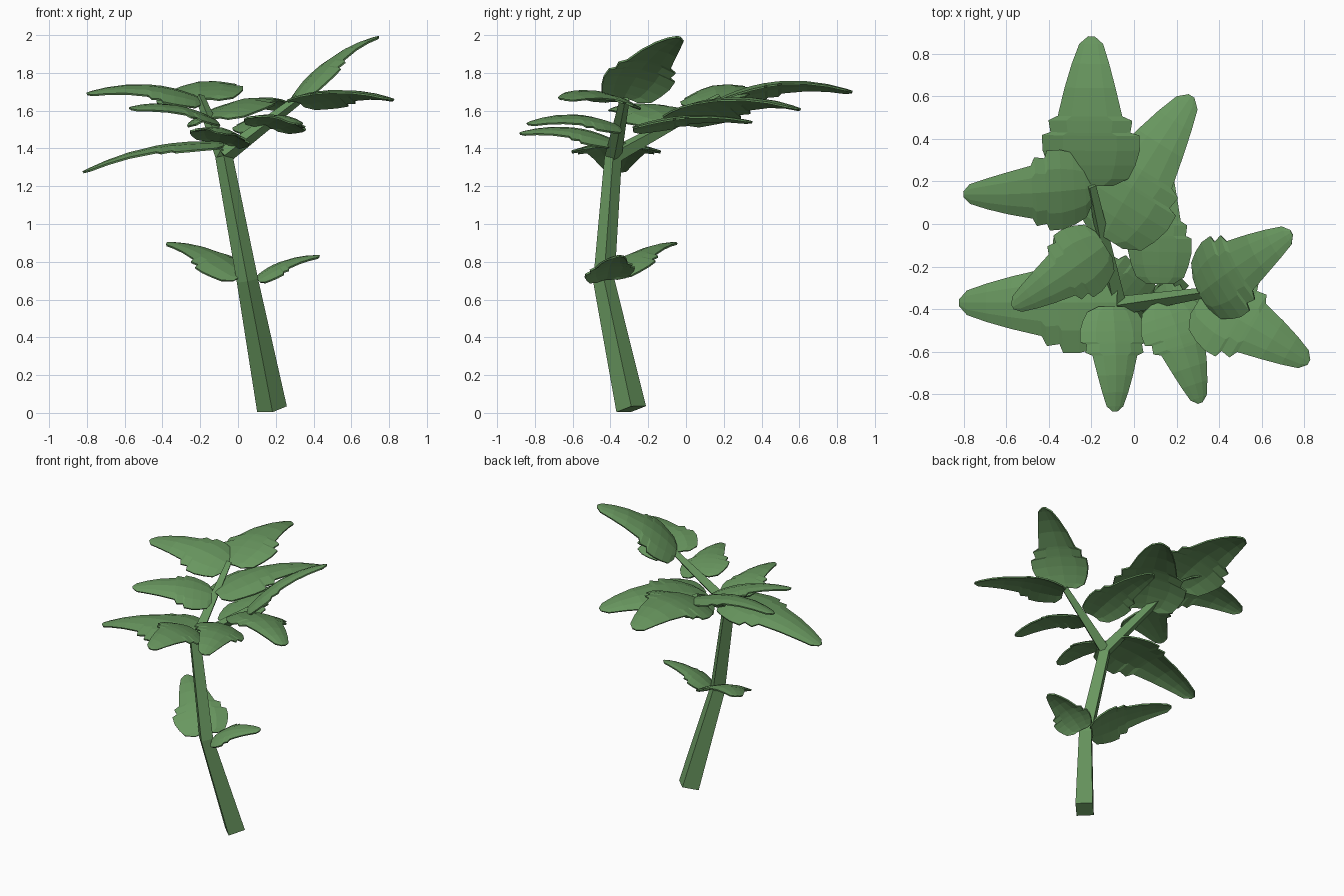
import bpy, math
from mathutils import Vector, Matrix

if "Cube" in bpy.data.objects:
    bpy.data.objects.remove(bpy.data.objects["Cube"])

green = bpy.data.materials.new("leaf_green")
green.diffuse_color = (0.14, 0.31, 0.115, 1)
green.use_nodes = True
green.node_tree.nodes["Principled BSDF"].inputs["Base Color"].default_value = green.diffuse_color


def make(name, verts, faces):
    me = bpy.data.meshes.new(name)
    me.from_pydata(verts, [], faces)
    me.materials.append(green)
    ob = bpy.data.objects.new(name, me)
    bpy.context.collection.objects.link(ob)
    return ob


# Four-sided tapering stalk along a path of (point, radius)
def stalk(name, path):
    pts = [Vector(p) for p, r in path]
    verts, faces = [], []
    for i, (p, r) in enumerate(path):
        d = (pts[min(i + 1, len(pts) - 1)] - pts[max(i - 1, 0)]).normalized()
        v = Vector((0, 1, 0))
        v = (v - d * v.dot(d)).normalized()
        u = v.cross(d)
        verts += [pts[i] + (u * math.cos(a) + v * math.sin(a)) * r
                  for a in (0, math.pi / 2, math.pi, 1.5 * math.pi)]
    for i in range(len(path) - 1):
        for k in range(4):
            a, b = i * 4 + k, i * 4 + (k + 1) % 4
            faces.append((a, b, b + 4, a + 4))
    n = len(verts)
    faces += [(3, 2, 1, 0), (n - 4, n - 3, n - 2, n - 1)]
    return make(name, verts, faces)


# Leaf outline: position along the leaf, share of the half width
OUTLINE = [(0, .42), (.05, .75), (.14, .9), (.24, 1.0), (.34, 1.0), (.36, .82),
           (.44, .86), (.47, .66), (.66, .52), (.82, .38), (.95, .24), (1.0, .06)]
ACROSS = (-1, -.55, 0, .55, 1)


# Arched, slightly domed leaf with notched edges
def leaf(name, base, tip, half, roll, arch=.1):
    base, tip = Vector(base), Vector(tip)
    d = tip - base
    length = d.length
    d.normalize()
    side = d.cross(Vector((0, 0, 1))).normalized()
    side = Matrix.Rotation(-roll, 3, d) @ side
    up = side.cross(d)
    verts, faces = [], []
    for t, w in OUTLINE:
        for s in ACROSS:
            h = arch * length * 4 * t * (1 - t) - .2 * half * w * s * s
            verts.append(base + d * (t * length) + side * (s * w * half) + up * h)
    n = len(ACROSS)
    for i in range(len(OUTLINE) - 1):
        for k in range(n - 1):
            a = i * n + k
            faces.append((a, a + 1, a + n + 1, a + n))
    ob = make(name, verts, faces)
    mod = ob.modifiers.new("thickness", 'SOLIDIFY')
    mod.thickness = .01
    mod.offset = 0
    return ob


# Main stem and two branches
fork = (-.075, -.385, 1.36)
stalk("main_stem", [((.18, -.29, .02), .08), ((.05, -.435, .7), .057), (fork, .046)])
stalk("back_branch", [(fork, .045), ((-.2, .18, 1.67), .024)])
stalk("right_branch", [(fork, .045), ((.32, -.325, 1.66), .026)])

# Leaves: base, tip, half width, roll, arch
leaves = {
    "back_branch_leaf_end": ((-.2, .18, 1.66), (-.2, .88, 1.70), .23, .15, .10),
    "back_branch_leaf_left": ((-.2, .17, 1.66), (-.8, .14, 1.69), .19, .2, .09),
    "back_branch_leaf_inner_right": ((-.14, -.06, 1.56), (.27, .60, 1.61), .24, .15, .10),
    "back_branch_leaf_inner_left": ((-.14, -.1, 1.56), (-.57, -.39, 1.61), .175, .2, .08),
    "right_branch_leaf_front": ((.31, -.35, 1.65), (.82, -.65, 1.66), .2, .15, .08),
    "right_branch_leaf_upper": ((.31, -.33, 1.67), (.74, -.04, 1.99), .2, .2, .09),
    "right_branch_leaf_inner_front": ((.15, -.36, 1.52), (.31, -.84, 1.53), .165, .2, .09),
    "right_branch_leaf_inner_back": ((.12, -.28, 1.51), (.13, .35, 1.54), .15, .15, .07),
    "fork_leaf_front": ((-.1, -.39, 1.44), (-.09, -.88, 1.48), .16, .2, .09),
    "fork_leaf_left": ((-.08, -.37, 1.43), (-.82, -.37, 1.275), .235, 0, .07),
    "stem_leaf_left": ((.03, -.41, .72), (-.37, -.06, .9), .18, .1, .08),
    "stem_leaf_right": ((.1, -.42, .71), (.43, -.36, .83), .135, -.15, .09),
}
for name, args in leaves.items():
    leaf(name, *args)
